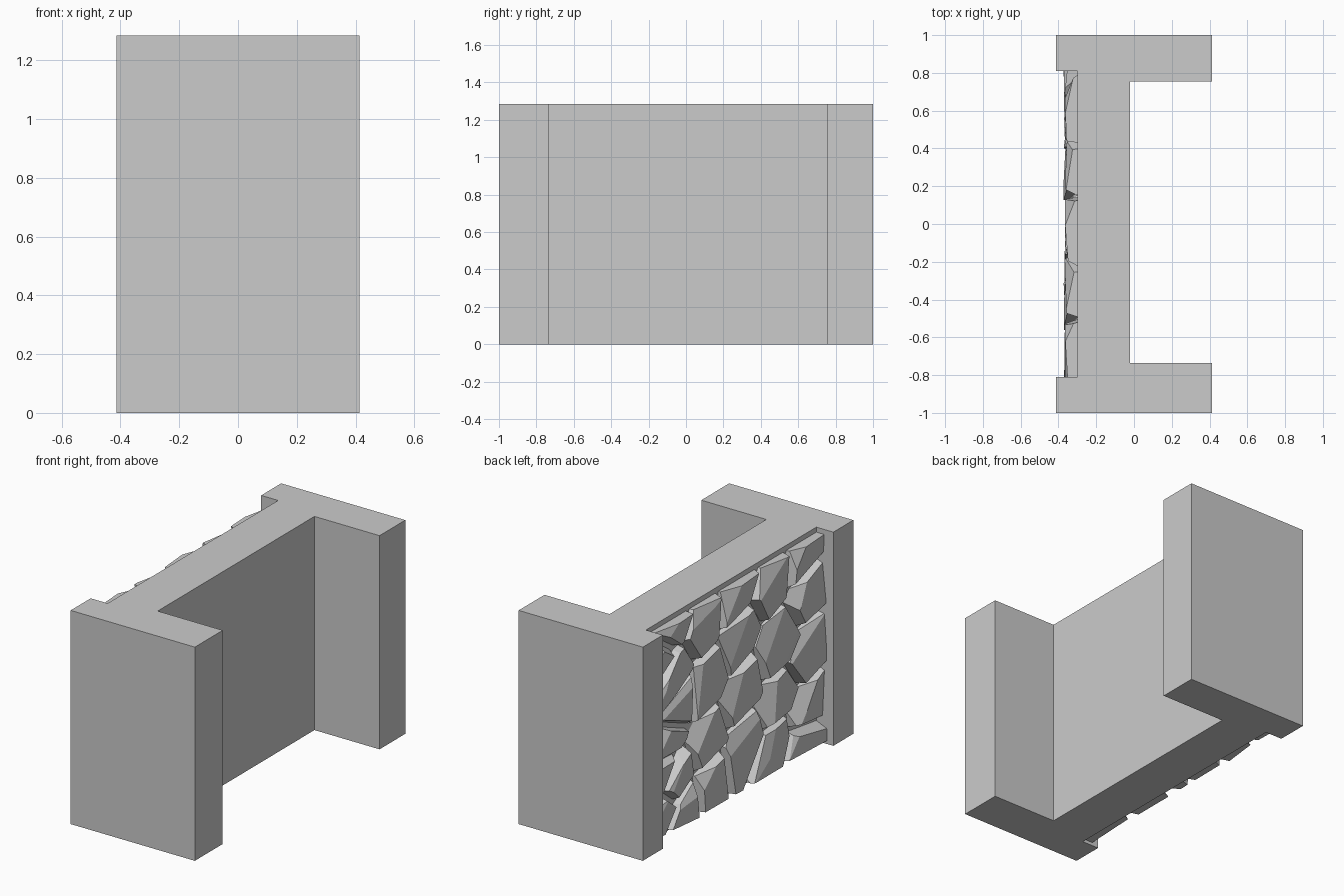
import bpy
import bmesh
import random
from mathutils import Vector

random.seed(4)
cube = bpy.data.objects.get("Cube")
if cube:
    bpy.data.objects.remove(cube)

grey = bpy.data.materials.new("stone grey")
grey.use_nodes = True
colour = (0.6, 0.6, 0.6, 1)
grey.diffuse_color = colour
grey.node_tree.nodes["Principled BSDF"].inputs["Base Color"].default_value = colour

HEIGHT = 1.285
BACK = -0.30       # recessed wall face
SIDE = 0.81        # half width of the recess


def finish(bm, name):
    bmesh.ops.recalc_face_normals(bm, faces=bm.faces)
    mesh = bpy.data.meshes.new(name)
    bm.to_mesh(mesh)
    bm.free()
    mesh.materials.append(grey)
    obj = bpy.data.objects.new(name, mesh)
    bpy.context.collection.objects.link(obj)
    return obj


def cut(bm, point, normal):
    """Slice off everything on the normal's side and cap the hole."""
    geom = bm.verts[:] + bm.edges[:] + bm.faces[:]
    done = bmesh.ops.bisect_plane(bm, geom=geom, plane_co=point, plane_no=normal,
                                  clear_outer=True)
    edges = [e for e in done["geom_cut"] if isinstance(e, bmesh.types.BMEdge)]
    if len(edges) > 2:
        bmesh.ops.contextual_create(bm, geom=edges)


# Wall with two end pillars, extruded from its plan
plan = [(-0.413, -1), (0.413, -1), (0.413, -0.735), (-0.02, -0.735),
        (-0.02, 0.755), (0.413, 0.755), (0.413, 1), (-0.413, 1),
        (-0.413, SIDE), (BACK, SIDE), (BACK, -SIDE), (-0.413, -SIDE)]
bm = bmesh.new()
base = bm.faces.new([bm.verts.new((x, y, 0)) for x, y in plan])
top = bmesh.ops.extrude_face_region(bm, geom=[base])["geom"]
bmesh.ops.translate(bm, vec=(0, 0, HEIGHT),
                    verts=[v for v in top if isinstance(v, bmesh.types.BMVert)])
finish(bm, "wall_with_pillars")

# Stone centres (y, z) on the recessed face
centres = [(.59, 1.2), (.33, 1.14), (-.04, 1.21), (-.35, 1.14), (-.65, 1.2),
           (-.67, .93), (-.03, .92), (-.41, .76), (-.66, .61), (.6, .95),
           (.29, .77), (-.04, .59), (-.4, .42), (-.69, .26), (.54, .72),
           (.66, .55), (.27, .43), (-.06, .26), (-.35, .13), (.57, .28),
           (.26, .14), (.7, .15), (.48, .07), (.72, .38), (-.6, .06), (.7, 1.08)]
points = [Vector((BACK, y, z)) for y, z in centres]
grain = Vector((0, -0.8, 0.6))     # stones are longer along this diagonal


def build_stone(index, centre):
    """Paving stone: a slab trimmed by its neighbours, then chamfered."""
    bm = bmesh.new()
    bmesh.ops.create_cube(bm, size=1)
    depth = random.uniform(0.062, 0.075)
    for v in bm.verts:
        v.co = Vector((BACK - depth if v.co.x < 0 else BACK + 0.01,
                       centre.y + v.co.y * 0.46, centre.z + v.co.z * 0.48))
    # trim to the recess
    for axis, low, high in ((1, -SIDE, SIDE), (2, 0.02, HEIGHT - 0.03)):
        normal = Vector((0, 0, 0))
        normal[axis] = 1
        cut(bm, normal * high, normal)
        cut(bm, normal * low, -normal)
    # trim halfway to each neighbour, leaving a joint
    outward = Vector((-1, 0, 0))
    for other in points:
        gap = other - centre
        if 0 < gap.length < 0.8:
            normal = (gap - grain * gap.dot(grain) * 0.45).normalized()
            middle = (centre + other) / 2 - normal * 0.014
            slope = random.uniform(0.1, 0.5)
            cut(bm, middle, normal + outward * slope)
    # broad chamfer on the upper side and a gentle tilt of the face
    chamfer = Vector((-1.6, random.uniform(0.2, 0.9), random.uniform(0.2, 0.9)))
    reach = Vector((BACK - 0.055, centre.y, centre.z)) + Vector((0, 0.06, 0.04))
    cut(bm, reach, chamfer)
    tilt = Vector((-1, random.uniform(-0.12, 0.12), random.uniform(-0.12, 0.12)))
    cut(bm, Vector((BACK - 0.06, centre.y, centre.z)), tilt)
    finish(bm, f"facing_stone_{index + 1}")


for index, centre in enumerate(points):
    build_stone(index, centre)
